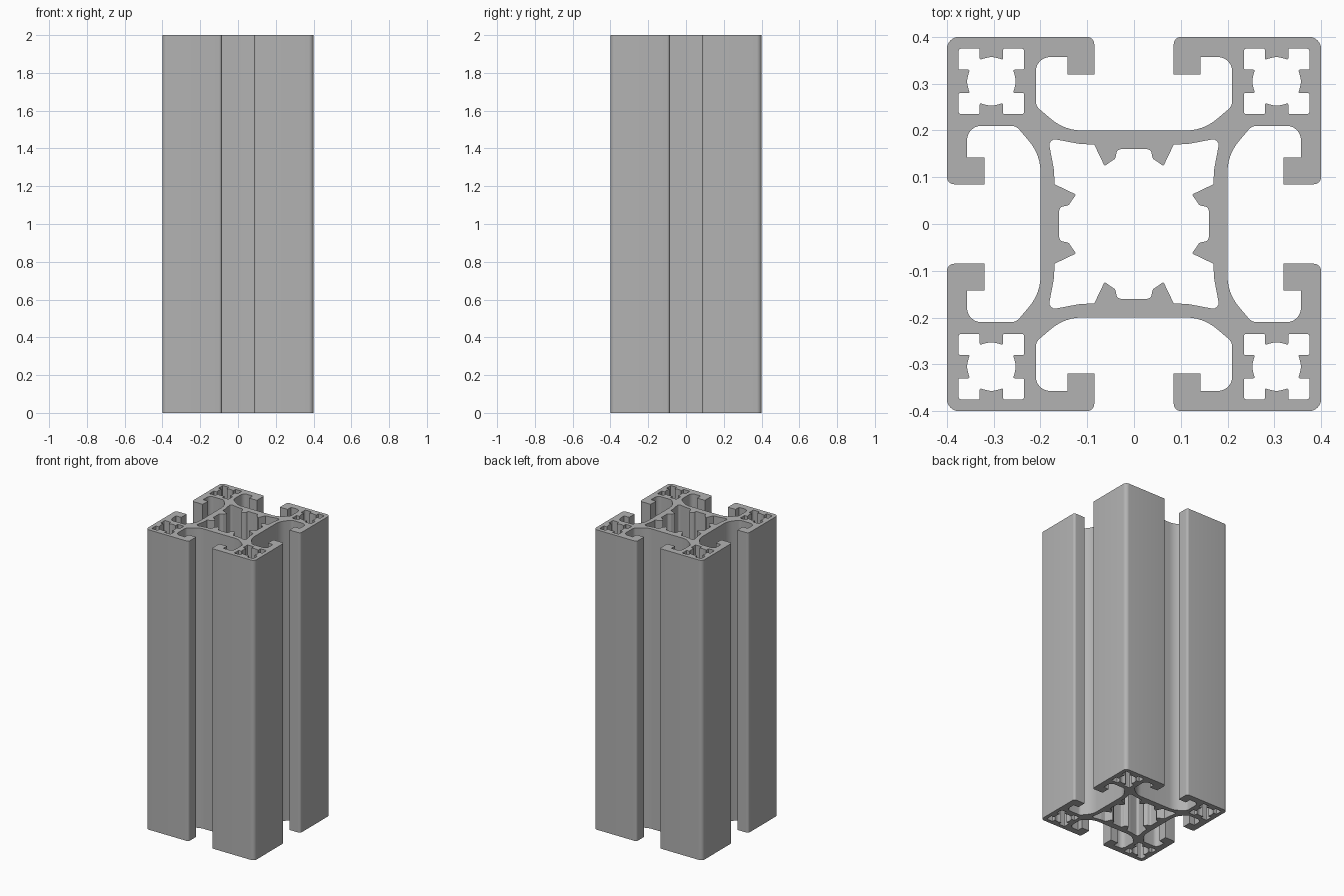
import bpy, bmesh
from math import tan
from mathutils import Vector

if "Cube" in bpy.data.objects:
    bpy.data.objects.remove(bpy.data.objects["Cube"])

LENGTH = 2.0


def four_fold(octant):
    """Mirror an eighth of an outline over the diagonal, then turn it four times.
    Points on the diagonal or on the axis are kept only once."""
    mirrored = [(y, x, r) for x, y, r in reversed(octant) if x > 0 and abs(x - y) > 1e-6]
    points = []
    quarter = octant + mirrored
    for _ in range(4):
        points += quarter
        quarter = [(y, -x, r) for x, y, r in quarter]
    return points


def rounded(points, steps=6):
    """Round each (x, y, radius) corner of a closed outline."""
    out = []
    for i, (x, y, r) in enumerate(points):
        p = Vector((x, y))
        a = Vector(points[i - 1][:2]) - p
        b = Vector(points[(i + 1) % len(points)][:2]) - p
        if r == 0:
            out.append(p)
            continue
        half_tan = tan(a.angle(b) / 2)
        reach = min(r / half_tan, a.length * 0.49, b.length * 0.49)
        r = reach * half_tan
        a.normalize()
        b.normalize()
        start, end = p + a * reach, p + b * reach
        centre = p + (a + b).normalized() * (r * r + reach * reach) ** 0.5
        for k in range(steps + 1):
            spoke = start.lerp(end, k / steps) - centre
            out.append(centre + spoke.normalized() * r)
    return out


# Outer outline with the T-slots: slot floor, flank, pocket, lip, outer corner
outer = rounded(four_fold([
    (0.148, 0.2, 0.1), (0.21, 0.252, 0.025), (0.21, 0.357, 0.03),
    (0.142, 0.357, 0), (0.142, 0.32, 0), (0.085, 0.32, 0),
    (0.085, 0.4, 0.015), (0.4, 0.4, 0.025)]))

# Central chamber with paired ribs on each wall
chamber = rounded(four_fold([
    (0.036, 0.16, 0.01), (0.04, 0.14, 0.006), (0.063, 0.124, 0.003),
    (0.085, 0.17, 0.004), (0.115, 0.171, 0.08), (0.184, 0.184, 0.012)]))

# Small corner chamber: square with a bored ridge on each side
corner = rounded(four_fold([
    (0, 0.053, 0.06), (0.018, 0.0485, 0.02), (0.025, 0.046, 0.003),
    (0.025, 0.07, 0.003), (0.07, 0.07, 0.005)]))

loops = [outer, chamber]
for sx in (-1, 1):
    for sy in (-1, 1):
        loops.append([p + Vector((sx, sy)) * 0.305 for p in corner])

# Filled profile extruded to full length
curve = bpy.data.curves.new("profile_section", "CURVE")
curve.dimensions = "2D"
curve.fill_mode = "BOTH"
curve.extrude = LENGTH / 2
for loop in loops:
    spline = curve.splines.new("POLY")
    spline.points.add(len(loop) - 1)
    for point, p in zip(spline.points, loop):
        point.co = (p.x, p.y, 0, 1)
    spline.use_cyclic_u = True
bar = bpy.data.objects.new("slotted_bar", curve)
bar.location.z = LENGTH / 2
bpy.context.collection.objects.link(bar)
bpy.ops.object.select_all(action="DESELECT")
bar.select_set(True)
bpy.context.view_layer.objects.active = bar
bpy.ops.object.convert(target="MESH")
bar = bpy.context.view_layer.objects.active

# Weld caps to walls
bm = bmesh.new()
bm.from_mesh(bar.data)
bmesh.ops.remove_doubles(bm, verts=bm.verts, dist=0.0001)
bmesh.ops.recalc_face_normals(bm, faces=bm.faces)
bm.to_mesh(bar.data)
bm.free()
bpy.ops.object.shade_smooth_by_angle(angle=0.5)

# Aluminium grey
grey = bpy.data.materials.new("aluminium_grey")
grey.use_nodes = True
colour = (0.45, 0.45, 0.45, 1)
grey.diffuse_color = colour
grey.node_tree.nodes["Principled BSDF"].inputs["Base Color"].default_value = colour
bar.data.materials.clear()
bar.data.materials.append(grey)
